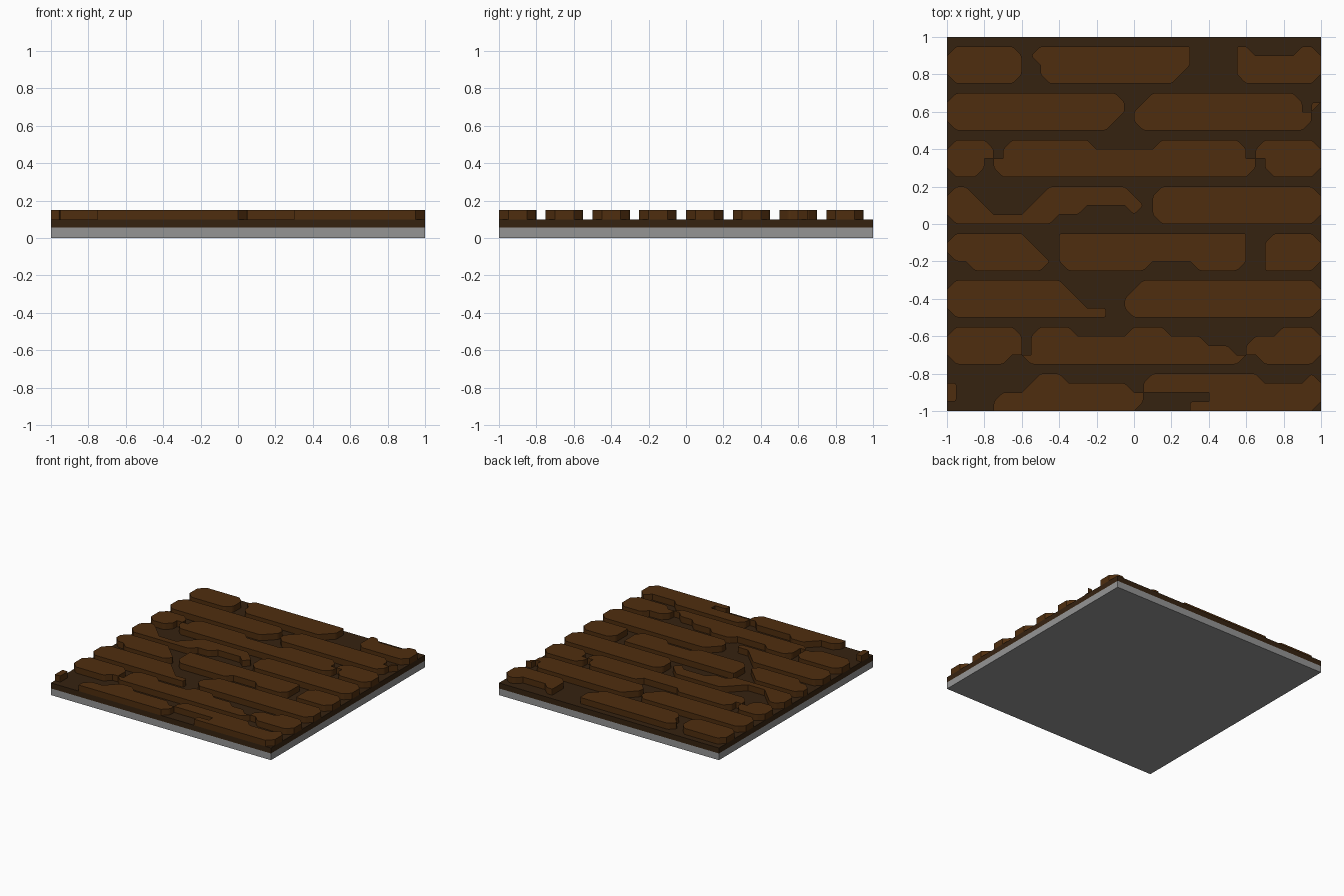
import bpy, bmesh

cube = bpy.data.objects.get("Cube")
if cube:
    bpy.data.objects.remove(cube, do_unlink=True)

CELL = 0.05                      # planks and chips follow a 40 x 40 grid
BASE_TOP, BED_TOP, PLANK_TOP = 0.055, 0.10, 0.15


def material(name, rgb):
    m = bpy.data.materials.new(name)
    m.use_nodes = True
    m.diffuse_color = (*rgb, 1)
    bsdf = m.node_tree.nodes["Principled BSDF"]
    bsdf.inputs["Base Color"].default_value = (*rgb, 1)
    bsdf.inputs["Roughness"].default_value = 0.9
    return m


def finish(bm, name, mat):
    bmesh.ops.recalc_face_normals(bm, faces=bm.faces)
    mesh = bpy.data.meshes.new(name)
    bm.to_mesh(mesh)
    bm.free()
    mesh.materials.append(mat)
    bpy.context.collection.objects.link(bpy.data.objects.new(name, mesh))


def slab(name, z0, z1, mat):
    bm = bmesh.new()
    bmesh.ops.create_cube(bm, size=1)
    for v in bm.verts:
        v.co = (v.co.x * 2, v.co.y * 2, z0 if v.co.z < 0 else z1)
    finish(bm, name, mat)


def plank_row(name, y_top, bands, mat):
    """One row of boards; bands lists, from back to front, the column spans missing."""
    bm = bmesh.new()
    verts = {}

    def vert(i, j):
        if (i, j) not in verts:
            verts[i, j] = bm.verts.new((-1 + i * CELL, y_top - j * CELL, BED_TOP))
        return verts[i, j]

    for j, gaps in enumerate(bands):
        for i in range(40):
            if not any(a <= i < b for a, b in gaps):
                bm.faces.new([vert(i, j + 1), vert(i + 1, j + 1), vert(i + 1, j), vert(i, j)])
    # merge cells into board outlines, then raise them
    bmesh.ops.dissolve_limit(bm, angle_limit=0.01, use_dissolve_boundaries=True,
                             verts=bm.verts, edges=bm.edges)
    ext = bmesh.ops.extrude_face_region(bm, geom=bm.faces[:], use_keep_orig=True)
    top = [g for g in ext["geom"] if isinstance(g, bmesh.types.BMVert)]
    bmesh.ops.translate(bm, verts=top, vec=(0, 0, PLANK_TOP - BED_TOP))
    bmesh.ops.recalc_face_normals(bm, faces=bm.faces)
    # slightly worn outer corners, except along the rim of the tile
    corners = []
    for e in bm.edges:
        a, b = e.verts
        if (abs(a.co.z - b.co.z) > 0.01 and e.is_manifold and e.is_convex
                and max(abs(a.co.x), abs(a.co.y)) < 0.999):
            corners.append(e)
    bmesh.ops.bevel(bm, geom=corners, offset=0.012, segments=2, profile=0.5, affect='EDGES')
    finish(bm, name, mat)


stone = material("grey base", (0.30, 0.30, 0.30))
dark = material("dark brown", (0.036, 0.016, 0.005))
wood = material("plank brown", (0.078, 0.027, 0.0045))

# grey base and dark bed under the boards
slab("base_slab", 0, BASE_TOP, stone)
slab("dark_bed", BASE_TOP, BED_TOP, dark)

# rows of broken boards, back to front
rows = []
rows.append([[(8, 9), (27, 30), (33, 37)],
             [(8, 9), (26, 31)],
             [(8, 10), (26, 31)],
             [(8, 10), (25, 31)]])
rows.append([[(19, 21), (38, 39)],
             [(19, 20), (38, 39)],
             [(19, 20), (39, 40)],
             [(18, 20), (39, 40)]])
rows.append([[(5, 6), (16, 22), (32, 33)],
             [(5, 6), (32, 33)],
             [(4, 5), (33, 34)],
             [(4, 5), (33, 34)]])
rows.append([[(3, 10), (20, 22)],
             [(4, 9), (21, 22)],
             [(5, 8), (15, 19), (21, 22)],
             [(12, 22)]])
rows.append([[(9, 11), (33, 34)],
             [(10, 12), (32, 34)],
             [(11, 12), (32, 34)],
             [(0, 2), (11, 12), (22, 26), (32, 33)]])
rows.append([[(13, 20)], [(14, 19)], [(15, 19)], [(18, 19)]])
rows.append([[(8, 9), (14, 19), (24, 35)],
             [(8, 9), (28, 32)],
             [(8, 9), (31, 32)],
             [(7, 8), (32, 33)]])
rows.append([[(1, 9), (13, 21), (34, 38)],
             [(1, 8), (20, 21)],
             [(1, 5), (21, 28)],
             [(1, 4), (21, 25)]])

for n, bands in enumerate(rows):
    plank_row(f"plank_row_{n + 1}", 0.95 - n * 0.25, bands, wood)
